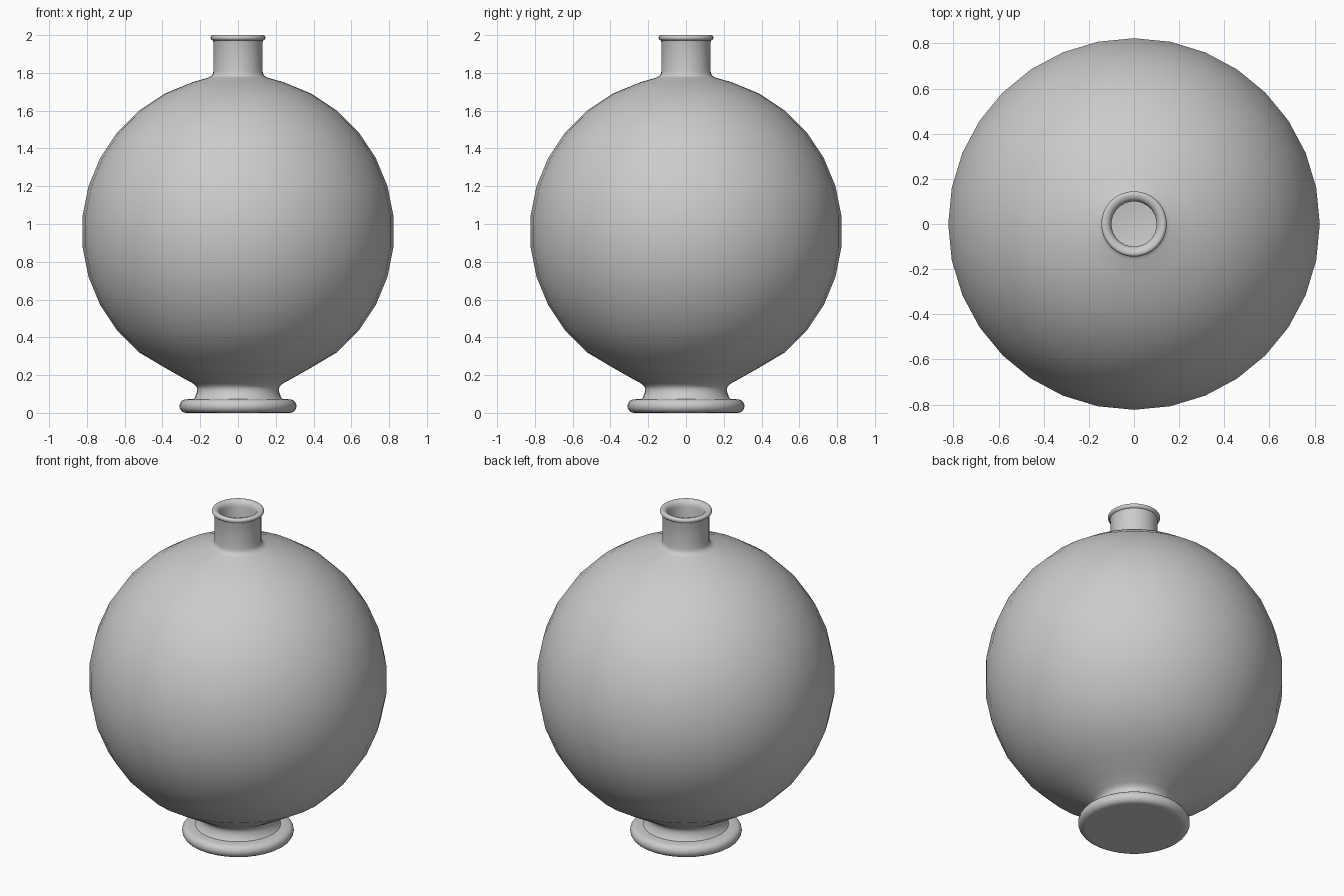
import bpy, bmesh, math

if "Cube" in bpy.data.objects:
    bpy.data.objects.remove(bpy.data.objects["Cube"])

SEGMENTS = 32
R, CZ = 0.827, 0.96          # belly radius and centre height


def arc(cx, cz, r, a0, a1, n):
    """Points on a circular arc in the r-z plane, angles in degrees."""
    return [(cx + r * math.cos(math.radians(a0 + (a1 - a0) * i / n)),
             cz + r * math.sin(math.radians(a0 + (a1 - a0) * i / n)))
            for i in range(n + 1)]


def lathe(name, profile):
    bm = bmesh.new()
    verts = [bm.verts.new((r, 0, z)) for r, z in profile]
    edges = [bm.edges.new(p) for p in zip(verts, verts[1:])]
    bmesh.ops.spin(bm, geom=verts + edges, axis=(0, 0, 1), cent=(0, 0, 0),
                   angle=math.tau, steps=SEGMENTS)
    bmesh.ops.remove_doubles(bm, verts=bm.verts, dist=1e-4)
    bmesh.ops.recalc_face_normals(bm, faces=bm.faces)
    mesh = bpy.data.meshes.new(name)
    bm.to_mesh(mesh)
    bm.free()
    obj = bpy.data.objects.new(name, mesh)
    bpy.context.collection.objects.link(obj)
    bpy.context.view_layer.objects.active = obj
    obj.select_set(True)
    bpy.ops.object.shade_smooth_by_angle(angle=math.radians(40))
    return obj


# rounded foot disc and its flared stem
profile = [(0, 0), (0.265, 0)]
profile += arc(0.274, 0.036, 0.036, -90, 90, 8)
profile += [(0.237, 0.073), (0.227, 0.085), (0.218, 0.11), (0.216, 0.128),
            (0.222, 0.142), (0.24, 0.157), (0.30, 0.19), (0.40, 0.247)]
# round belly
profile += arc(0, CZ, R, -50.625, -45, 1)[:1]
profile += arc(0, CZ, R, -39.375, 73.125, 10)
# neck with a small fillet
profile += [(0.16, 1.774), (0.142, 1.782), (0.133, 1.795), (0.13, 1.81),
            (0.13, 1.96), (0.133, 1.972)]
# rolled lip
profile += arc(0.131, 1.986, 0.014, -45, 90, 6)
profile += [(0.115, 1.996), (0.105, 1.985), (0.1, 1.965)]
# hollow inside
profile += [(0.1, 1.76)]
profile += arc(0, CZ, R - 0.03, 78.75, -90, 15)[:-1] + [(0, CZ - R + 0.03)]

lathe("vase", profile)
